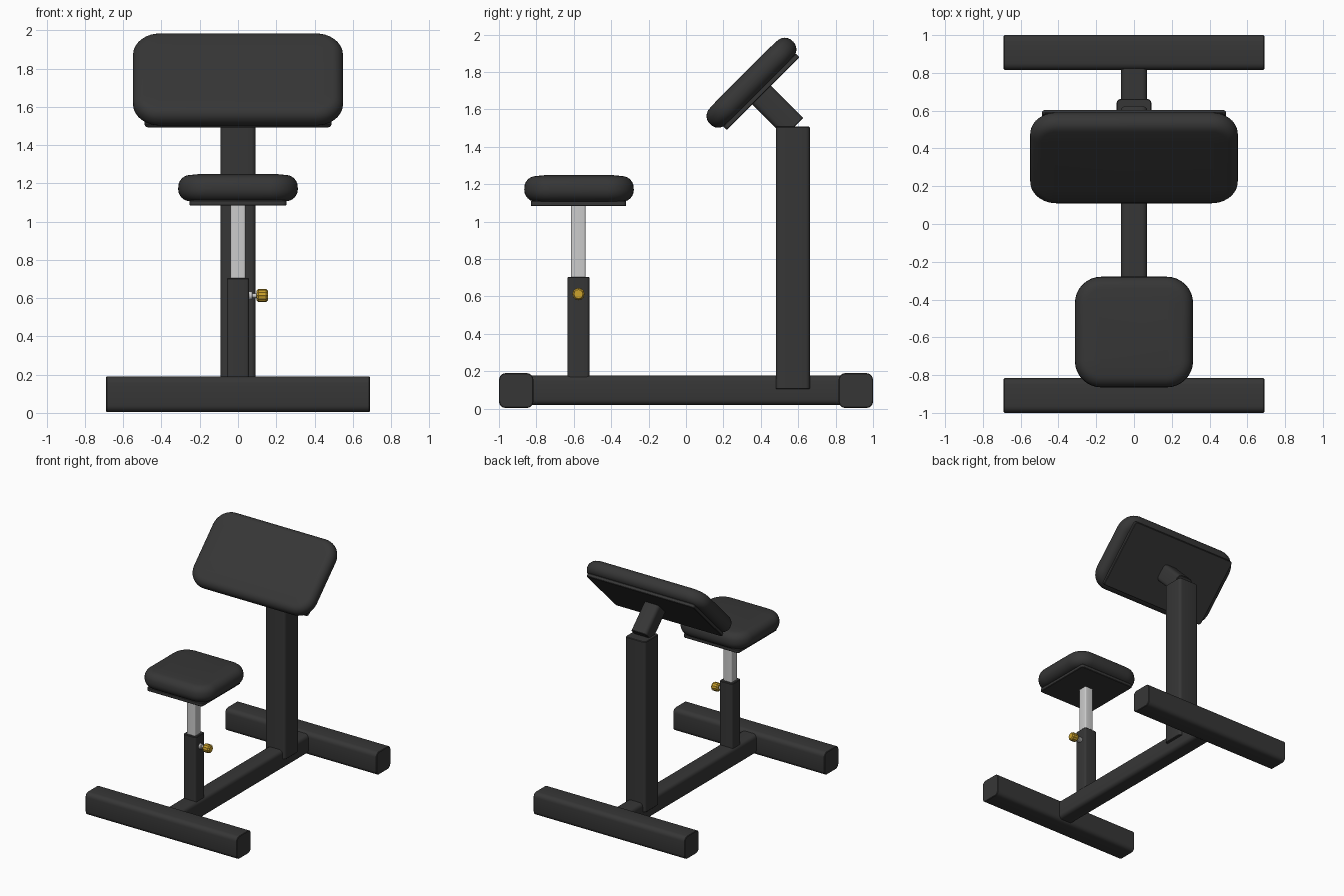
import bpy, bmesh, math
from mathutils import Matrix, Vector

if "Cube" in bpy.data.objects:
    bpy.data.objects.remove(bpy.data.objects["Cube"])


def material(name, rgb):
    m = bpy.data.materials.new(name)
    m.diffuse_color = (*rgb, 1)
    m.use_nodes = True
    m.node_tree.nodes["Principled BSDF"].inputs["Base Color"].default_value = m.diffuse_color
    return m


BLACK = material("black", (0.037, 0.037, 0.037))
STEEL = material("steel", (0.60, 0.60, 0.60))
BRASS = material("brass", (0.60, 0.36, 0.025))


def finish(name, bm, mat, matrix):
    bmesh.ops.recalc_face_normals(bm, faces=bm.faces)
    me = bpy.data.meshes.new(name)
    bm.to_mesh(me)
    bm.free()
    me.materials.append(mat)
    ob = bpy.data.objects.new(name, me)
    bpy.context.collection.objects.link(ob)
    ob.matrix_world = matrix
    bpy.ops.object.select_all(action='DESELECT')
    ob.select_set(True)
    bpy.context.view_layer.objects.active = ob
    bpy.ops.object.shade_smooth_by_angle(angle=math.radians(35))
    return ob


def box(name, lo, hi, axis, radius, mat, frame=Matrix()):
    """Box between two corners; edges along the axis are rounded."""
    lo, hi = Vector(lo), Vector(hi)
    bm = bmesh.new()
    bmesh.ops.create_cube(bm, size=1)
    bmesh.ops.scale(bm, vec=hi - lo, verts=bm.verts)
    long_edges = [e for e in bm.edges
                  if abs((e.verts[0].co - e.verts[1].co).normalized()[axis]) > 0.9]
    bmesh.ops.bevel(bm, geom=long_edges, offset=radius, segments=4,
                    profile=0.5, affect='EDGES')
    # slight softening of the cut ends
    ends = [e for e in bm.edges if abs(e.verts[0].co[axis] - e.verts[1].co[axis]) < 1e-6
            and any(abs(f.normal[axis]) > 0.9 for f in e.link_faces)]
    bmesh.ops.bevel(bm, geom=ends, offset=0.004, segments=1, affect='EDGES')
    return finish(name, bm, mat, frame @ Matrix.Translation((lo + hi) / 2))


def loft(name, rings, mat, matrix):
    """Skin a stack of rings and close both ends."""
    bm = bmesh.new()
    rows = [[bm.verts.new(p) for p in ring] for ring in rings]
    n = len(rows[0])
    for a, b in zip(rows, rows[1:]):
        for i in range(n):
            j = (i + 1) % n
            bm.faces.new((a[i], a[j], b[j], b[i]))
    bm.faces.new(rows[0][::-1])
    bm.faces.new(rows[-1])
    return finish(name, bm, mat, matrix)


def rounded_rect(hx, hy, r, inset, z, steps=8):
    pts = []
    for q, (sx, sy) in enumerate(((1, 1), (-1, 1), (-1, -1), (1, -1))):
        for k in range(steps + 1):
            a = math.pi / 2 * (q + k / steps)
            pts.append((sx * (hx - r) + (r - inset) * math.cos(a),
                        sy * (hy - r) + (r - inset) * math.sin(a), z))
    return pts


def cushion(name, hx, hy, thick, edge, dome, matrix):
    """Padded block with rolled edges and a faintly domed top."""
    r, flat, rings = 0.14, thick / 2 - edge, []
    for k in range(13):
        a = math.pi * (k / 12 - 0.5)
        z = edge * math.sin(a) + (flat if k > 6 else -flat)
        rings.append(rounded_rect(hx, hy, r, edge * (1 - math.cos(a)), z))
    rings.append(rounded_rect(hx, hy, r, 0.125, thick / 2 + dome))
    return loft(name, rings, BLACK, matrix)


def turned(name, profile, mat, matrix, segments=24, groove=1.0):
    """Turned part from (radius, height) pairs; groove shrinks every other side."""
    rings = [[(r * (groove if i % 2 else 1) * math.cos(math.tau * i / segments),
               r * (groove if i % 2 else 1) * math.sin(math.tau * i / segments), z)
              for i in range(segments)] for r, z in profile]
    return loft(name, rings, mat, matrix)


# Base: two cross feet and the beam between them
for label, y in (("front_foot", -0.908), ("back_foot", 0.908)):
    box(label, (-0.69, y - 0.092, 0.004), (0.69, y + 0.092, 0.19), 0, 0.035, BLACK)
box("base_beam", (-0.07, -0.84, 0.02), (0.07, 0.84, 0.177), 1, 0.03, BLACK)

# Uprights
box("pad_post", (-0.092, 0.48, 0.105), (0.092, 0.662, 1.508), 2, 0.022, BLACK)
box("seat_post", (-0.058, -0.633, 0.12), (0.058, -0.517, 0.705), 2, 0.015, BLACK)
box("seat_slider", (-0.039, -0.615, 0.60), (0.039, -0.537, 1.09), 2, 0.01, STEEL)

# Seat
box("seat_plate", (-0.253, -0.83, 1.083), (0.253, -0.32, 1.112), 2, 0.02, BLACK)
cushion("seat_cushion", 0.313, 0.293, 0.138, 0.064, 0.006,
        Matrix.Translation((0, -0.572, 1.175)))

# Tilted arm pad: local z is the pad normal, local y runs up the slope
tilt = Matrix.Rotation(math.radians(45), 4, 'X')
box("pad_bracket", (-0.07, 1.40, 0.656), (0.07, 1.543, 0.91), 2, 0.03, BLACK, tilt)
box("pad_plate", (-0.488, 1.207, 0.90), (0.488, 1.758, 0.928), 2, 0.02, BLACK, tilt)
cushion("pad_cushion", 0.55, 0.313, 0.122, 0.058, 0.003,
        tilt @ Matrix.Translation((0, 1.48, 0.985)))

# Height locking pin on the right side of the seat post
side = Matrix.Translation((0, -0.575, 0.613)) @ Matrix.Rotation(math.pi / 2, 4, 'Y')
turned("pin_collar", [(0.022, 0.05), (0.022, 0.072), (0.018, 0.077)], STEEL, side)
turned("pin_shaft", [(0.012, 0.05), (0.012, 0.105)], STEEL, side)
turned("pin_knob", [(0.024, 0.096), (0.034, 0.106), (0.034, 0.147), (0.025, 0.157)],
       BRASS, side, groove=0.9)
